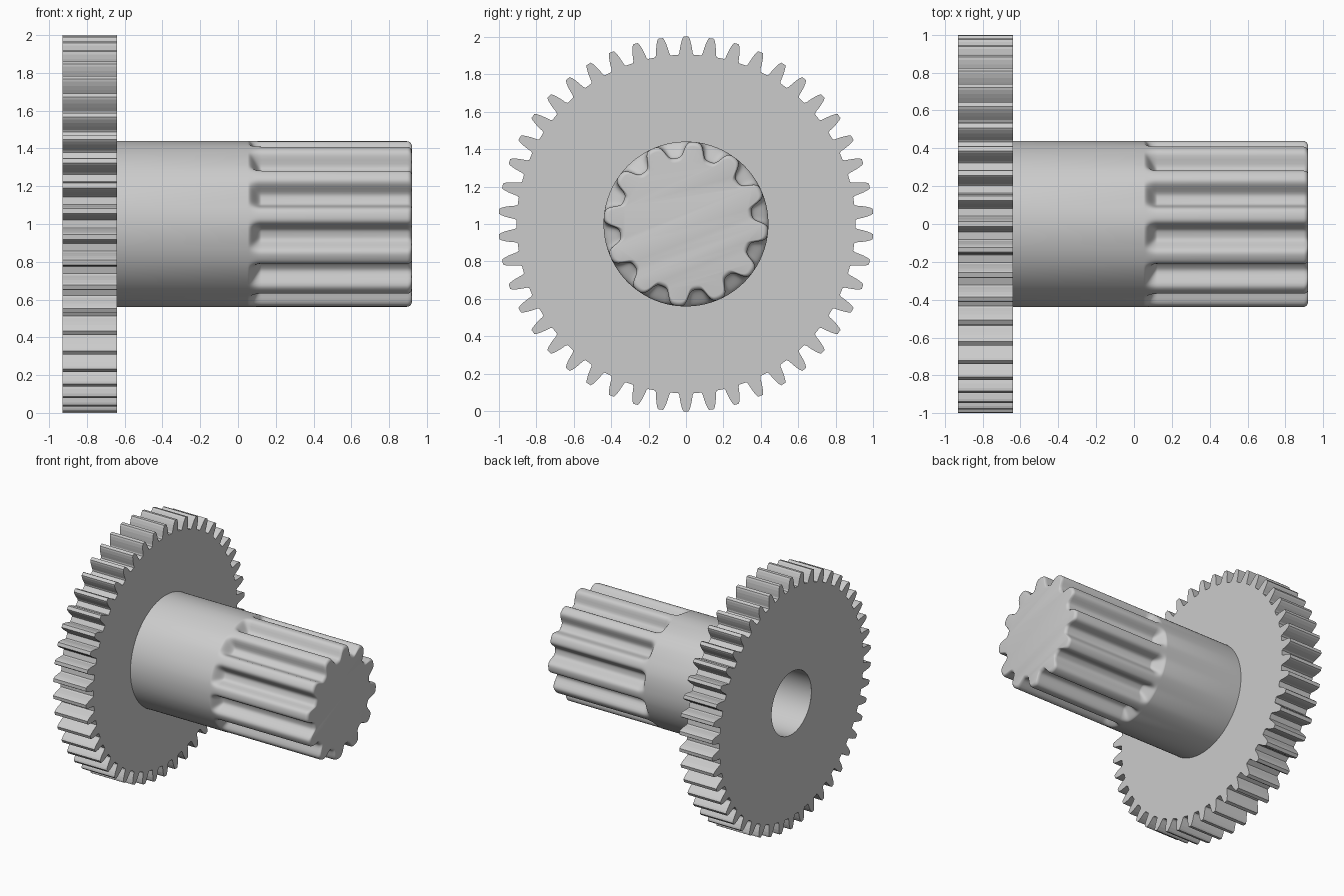
import bpy, bmesh, math

cube = bpy.data.objects.get("Cube")
if cube:
    bpy.data.objects.remove(cube, do_unlink=True)

# One plain grey for the whole part
grey = bpy.data.materials.new("plain_grey")
grey.use_nodes = True
colour = (0.6, 0.6, 0.6, 1)
grey.diffuse_color = colour
grey.node_tree.nodes["Principled BSDF"].inputs["Base Color"].default_value = colour

BACK, GEAR_FRONT, TIP = -0.93, -0.64, 0.92
SHAFT_R, BORE_R = 0.44, 0.25


def loft(name, rings, cap_first=False, cap_last=False, smooth=None):
    """Skin rings of (x, [(angle, radius), ...]) around the x axis."""
    bm = bmesh.new()
    loops = [[bm.verts.new((x, r * math.sin(a), 1 + r * math.cos(a))) for a, r in ring]
             for x, ring in rings]
    for r0, r1 in zip(loops, loops[1:]):
        n = len(r0)
        for i in range(n):
            j = (i + 1) % n
            bm.faces.new((r0[i], r1[i], r1[j], r0[j]))
    if cap_first:
        bm.faces.new(loops[0])
    if cap_last:
        bm.faces.new(loops[-1][::-1])
    mesh = bpy.data.meshes.new(name)
    bm.to_mesh(mesh)
    bm.free()
    mesh.materials.append(grey)
    obj = bpy.data.objects.new(name, mesh)
    bpy.context.collection.objects.link(obj)
    if smooth:
        bpy.ops.object.select_all(action='DESELECT')
        obj.select_set(True)
        bpy.context.view_layer.objects.active = obj
        bpy.ops.object.shade_smooth_by_angle(angle=math.radians(smooth))
    return obj


def circle(radius, angles):
    return [(a, radius) for a in angles]


# Large spur gear: tapered, slightly curved teeth
TEETH = 46
flank = [(0.904, 0.046), (0.915, 0.039), (0.94, 0.034), (0.965, 0.028),
         (0.988, 0.020), (1.0, 0.013)]
tooth = [(-a, r) for r, a in flank] + [(a, r) for r, a in reversed(flank)]
outline = [(k * math.tau / TEETH + a, r) for k in range(TEETH) for a, r in tooth]
gear_angles = [a for a, r in outline]
loft("spur_gear", [
    (BACK, circle(BORE_R, gear_angles)),
    (BACK, outline),
    (GEAR_FRONT, outline),
    (GEAR_FRONT, circle(SHAFT_R, gear_angles)),
])

# Blind bore in the back of the gear
bore_angles = [i * math.tau / 96 for i in range(96)]
loft("bore", [(0.6, circle(BORE_R, bore_angles)), (BACK, circle(BORE_R, bore_angles))],
     cap_first=True, smooth=30)

# Shaft whose plain barrel runs into a rounded, grooved spline
RIDGES, STEPS = 12, 24
PHASE = math.radians(6)
GROOVE = 0.085


def spline_ring(depth, inset=0.0):
    ring = []
    for i in range(RIDGES * STEPS):
        phi = i * math.tau / STEPS
        dip = 0.5 - 0.5 * math.tanh(1.8 * math.cos(phi)) / math.tanh(1.8)
        ring.append((PHASE + phi / RIDGES, SHAFT_R - GROOVE * depth * dip - inset))
    return ring


shaft = [(GEAR_FRONT, spline_ring(0)), (0.05, spline_ring(0))]
# Rounded run-out at the closed end of the grooves
for k in range(1, 13):
    t = k / 12
    shaft.append((0.05 + 0.075 * t, spline_ring(t * t * (3 - 2 * t))))
# Rounded rim at the free end
FILLET = 0.025
for k in range(7):
    a = k / 6 * math.pi / 2
    shaft.append((TIP - FILLET + FILLET * math.sin(a),
                  spline_ring(1, FILLET * (1 - math.cos(a)))))
loft("splined_shaft", shaft, cap_last=True, smooth=40)
